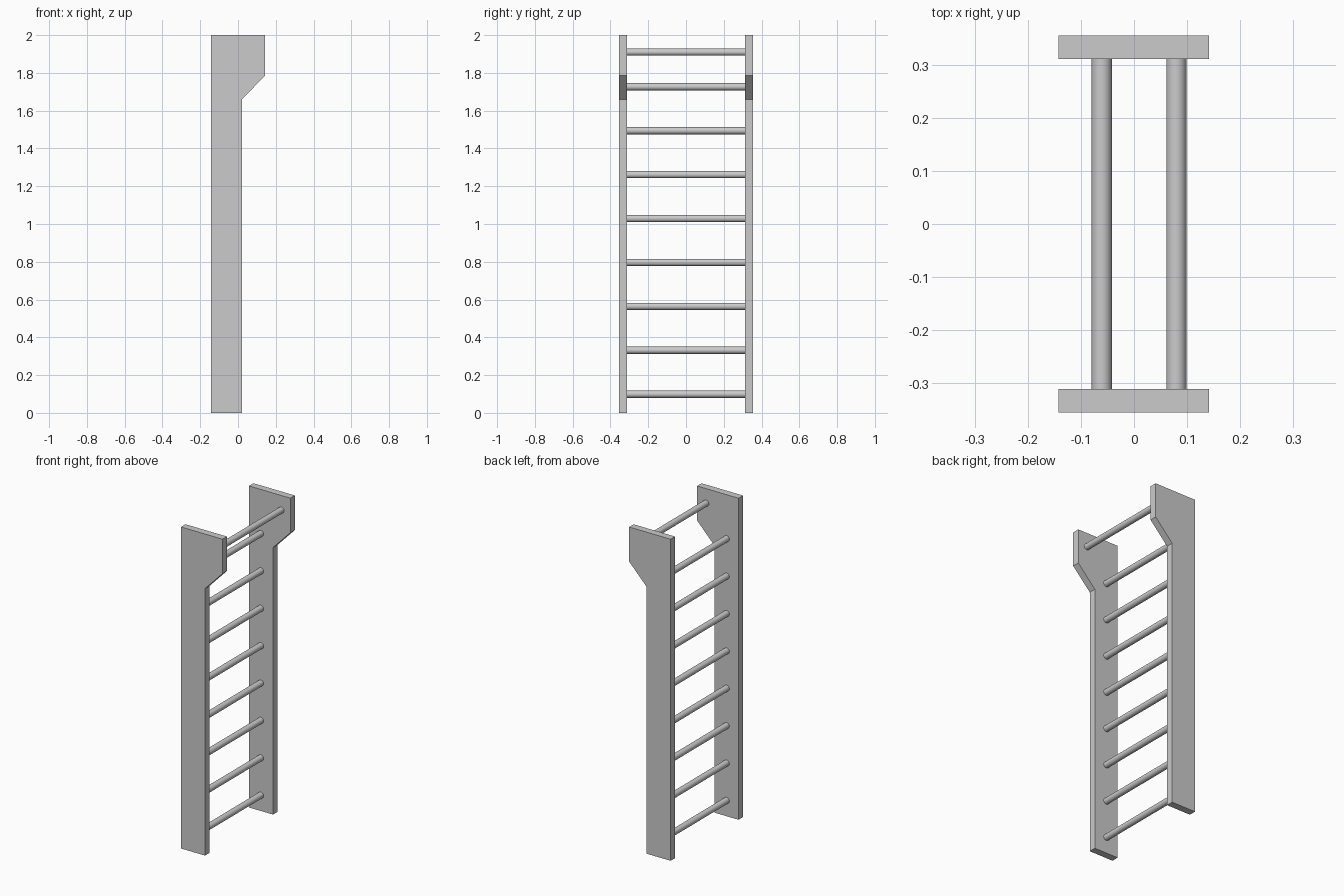
import bpy, bmesh, math

if "Cube" in bpy.data.objects:
    bpy.data.objects.remove(bpy.data.objects["Cube"])

INNER, OUTER = 0.312, 0.356   # inner and outer faces of the side boards
PROFILE = [(-0.143, 0), (0.022, 0), (0.022, 1.66), (0.142, 1.785), (0.142, 2.0), (-0.143, 2.0)]


def side_board(name, side):
    # extrude the x-z profile across the board thickness
    bm = bmesh.new()
    face = bm.faces.new([bm.verts.new((x, side * INNER, z)) for x, z in PROFILE])
    ext = bmesh.ops.extrude_face_region(bm, geom=[face], use_keep_orig=True)
    verts = [g for g in ext["geom"] if isinstance(g, bmesh.types.BMVert)]
    bmesh.ops.translate(bm, verts=verts, vec=(0, side * (OUTER - INNER), 0))
    bmesh.ops.recalc_face_normals(bm, faces=bm.faces)
    mesh = bpy.data.meshes.new(name)
    bm.to_mesh(mesh)
    bm.free()
    bpy.context.collection.objects.link(bpy.data.objects.new(name, mesh))


def rung(name, x, z):
    bpy.ops.mesh.primitive_cylinder_add(vertices=32, radius=0.019, depth=2 * INNER + 0.002,
                                        location=(x, 0, z), rotation=(math.pi / 2, 0, 0))
    bpy.context.object.name = name
    bpy.ops.object.shade_smooth_by_angle(angle=math.radians(40))


# side boards
side_board("side_board_front", -1)
side_board("side_board_back", 1)

# evenly spaced climbing rungs
for i in range(8):
    rung(f"rung_{i + 1}", -0.061, 0.099 + i * 0.2325)

# pull-up bar set forward at the top
rung("top_bar", 0.08, 1.91)
